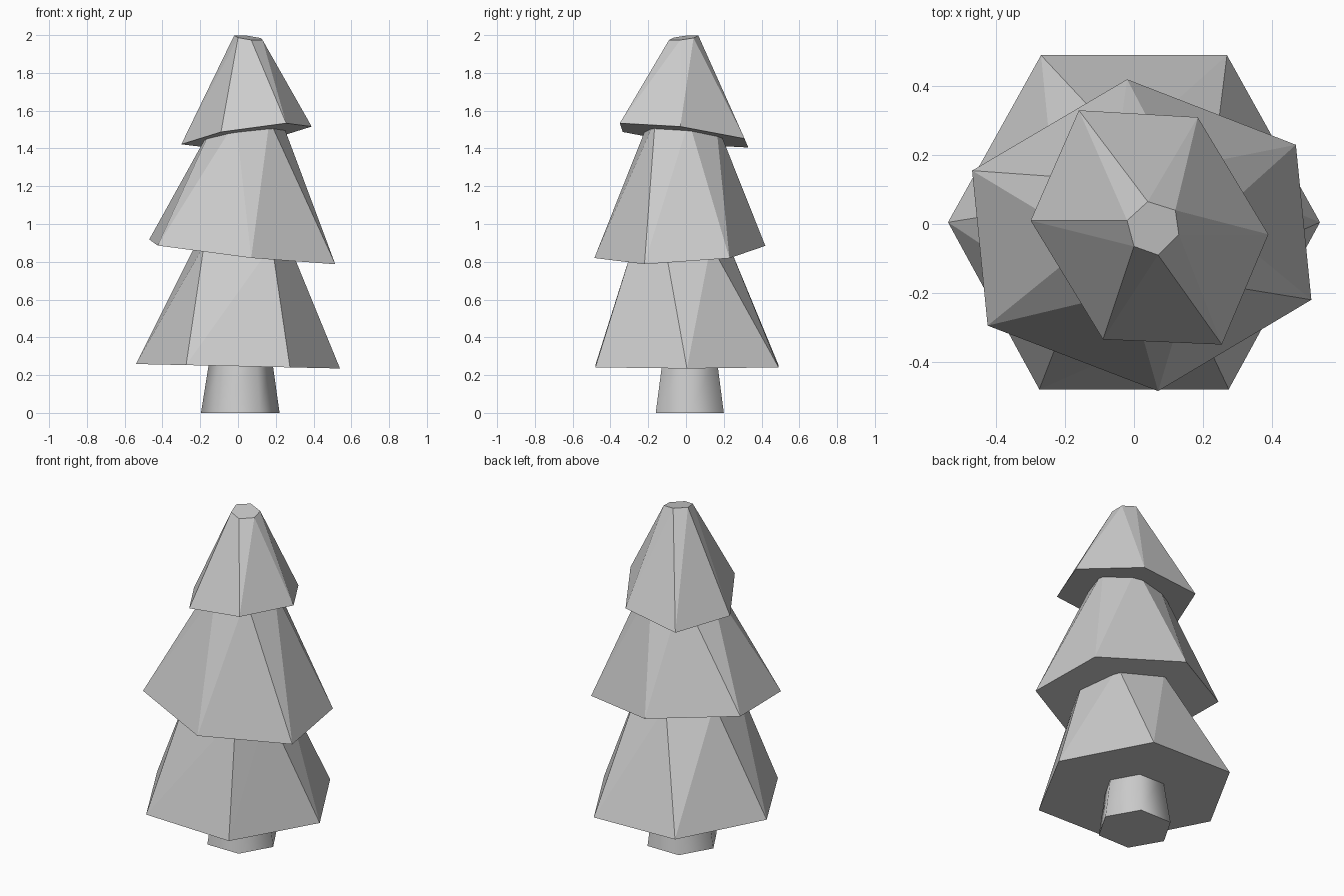
import bpy, bmesh, math

if "Cube" in bpy.data.objects:
    bpy.data.objects.remove(bpy.data.objects["Cube"])


def hexagon(cx, cy, r, start):
    return [(cx + r * math.cos(math.radians(start + 60 * i)),
             cy + r * math.sin(math.radians(start + 60 * i))) for i in range(6)]


def tilted(ring, plane):
    # lay a 2D ring on the plane z = c + bx*x + by*y
    c, bx, by = plane
    return [(x, y, c + bx * x + by * y) for x, y in ring]


def frustum(name, bottom, top, twisted=True):
    bm = bmesh.new()
    lo = [bm.verts.new(p) for p in bottom]
    hi = [bm.verts.new(p) for p in top]
    bm.faces.new(lo[::-1])
    bm.faces.new(hi)
    for i in range(6):
        j = (i + 1) % 6
        if twisted:
            bm.faces.new((lo[i], lo[j], hi[j]))
            bm.faces.new((lo[i], hi[j], hi[i]))
        else:
            # smooth bark with sharp rims
            bm.faces.new((lo[i], lo[j], hi[j], hi[i])).smooth = True
            bm.edges.get((lo[i], lo[j])).smooth = False
            bm.edges.get((hi[i], hi[j])).smooth = False
    mesh = bpy.data.meshes.new(name)
    bm.to_mesh(mesh)
    bm.free()
    obj = bpy.data.objects.new(name, mesh)
    bpy.context.collection.objects.link(obj)
    return obj


def extend(bottom, top, k):
    # continue the sides up inside the tier above
    return [tuple(a + (b - a) * k for a, b in zip(p, q)) for p, q in zip(bottom, top)]


# Trunk
frustum("trunk", tilted(hexagon(0.012, 0.02, 0.208, 0), (0, 0, 0)),
        tilted(hexagon(0.015, 0.02, 0.163, 0), (0.3, 0, 0)), twisted=False)

# Lower branches
low = tilted([(0.54, 0.005), (0.27, 0.49), (-0.27, 0.49),
              (-0.54, 0.005), (-0.275, -0.48), (0.275, -0.48)], (0.247, -0.022, 0))
mid = tilted([(0.30, -0.10), (0.23, 0.17), (-0.05, 0.255),
              (-0.26, 0.05), (-0.19, -0.26), (0.19, -0.30)], (0.82, 0, 0))
frustum("lower_branches", low, extend(low, mid, 1.12))

# Middle branches
low = tilted([(0.515, -0.22), (0.47, 0.23), (-0.02, 0.42),
              (-0.47, 0.155), (-0.425, -0.295), (0.07, -0.485)], (0.857, -0.11, 0.06))
mid = tilted(hexagon(0.05, -0.02, 0.21, -45), (1.48, 0, 0))
frustum("middle_branches", low, extend(low, mid, 1.1))

# Upper branches with the cut tip
low = tilted([(0.39, -0.03), (0.185, 0.31), (-0.16, 0.33),
              (-0.30, 0.01), (-0.09, -0.335), (0.255, -0.35)], (1.462, 0.13, -0.11))
tip = tilted([(0.13, -0.03), (0.12, 0.04), (0.04, 0.065),
              (-0.02, 0.01), (0.0, -0.065), (0.07, -0.09)], (1.995, -0.13, 0.13))
frustum("upper_branches", low, tip)
